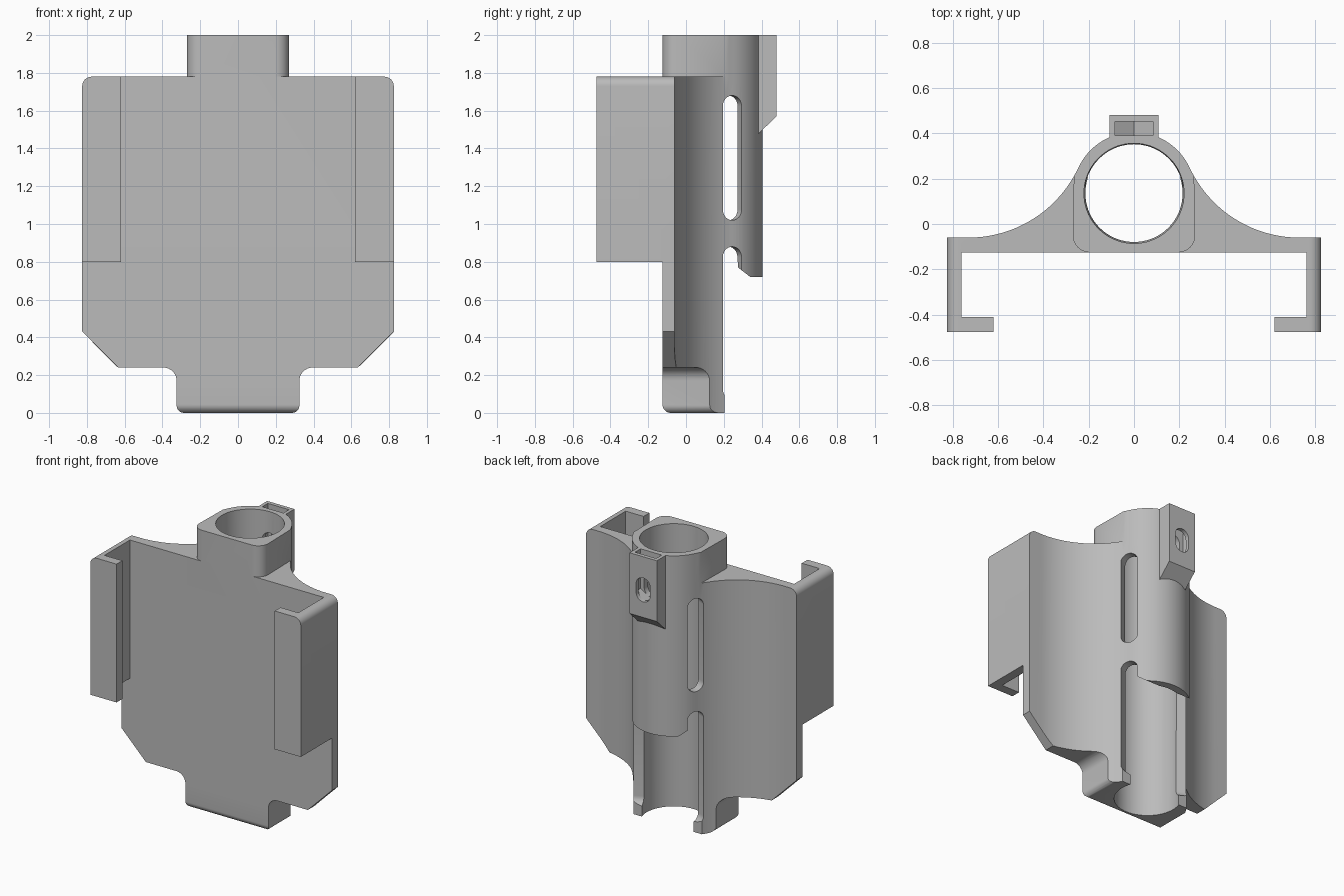
import bpy, bmesh, math
from mathutils import Matrix

if "Cube" in bpy.data.objects:
    bpy.data.objects.remove(bpy.data.objects["Cube"])

grey = bpy.data.materials.new("light grey")
grey.use_nodes = True
grey.diffuse_color = (0.5, 0.5, 0.5, 1)
grey.node_tree.nodes["Principled BSDF"].inputs["Base Color"].default_value = (0.5, 0.5, 0.5, 1)

AXIS_Y = 0.135          # tube axis position
TUBE_R = 0.27
FLARE_X, FLARE_Y, FLARE_R = 0.73, 0.475, 0.535
TANGENT = math.degrees(math.atan2(FLARE_Y - AXIS_Y, FLARE_X))


def arc(cx, cy, r, a0, a1, n=8):
    steps = [math.radians(a0 + (a1 - a0) * i / n) for i in range(n + 1)]
    return [(cx + r * math.cos(a), cy + r * math.sin(a)) for a in steps]


def mirrored(half):
    return half + [(-x, y) for x, y in reversed(half) if abs(x) > 1e-5]


def finish(bm, name):
    bmesh.ops.recalc_face_normals(bm, faces=bm.faces)
    mesh = bpy.data.meshes.new(name)
    bm.to_mesh(mesh)
    bm.free()
    mesh.materials.append(grey)
    ob = bpy.data.objects.new(name, mesh)
    bpy.context.collection.objects.link(ob)
    return ob


def prism(name, pts, lo, hi, axis, matrix=None):
    """Extrude a 2D outline along one axis."""
    place = {"x": lambda u, v: (lo, u, v),
             "y": lambda u, v: (u, lo, v),
             "z": lambda u, v: (u, v, lo)}[axis]
    bm = bmesh.new()
    face = bm.faces.new([bm.verts.new(place(u, v)) for u, v in pts])
    new = bmesh.ops.extrude_face_region(bm, geom=[face])["geom"]
    moved = [g for g in new if isinstance(g, bmesh.types.BMVert)]
    step = [(hi - lo) * (a == axis) for a in "xyz"]
    bmesh.ops.translate(bm, verts=moved, vec=step)
    if matrix:
        bm.transform(matrix)
    return finish(bm, name)


def combine(target, tool, operation):
    mod = target.modifiers.new(operation.lower(), "BOOLEAN")
    mod.operation, mod.object, mod.solver = operation, tool, "EXACT"
    bpy.context.view_layer.objects.active = target
    bpy.ops.object.modifier_apply(modifier=mod.name)
    bpy.data.objects.remove(tool)


def capsule(cx, lo, hi, r):
    return arc(cx, hi - r, r, 0, 180, 16) + arc(cx, lo + r, r, 180, 360, 16)


# Flared back plate with the tube
flare = arc(FLARE_X, FLARE_Y, FLARE_R, 270, 180 + TANGENT, 28)
tube = arc(0, AXIS_Y, TUBE_R, TANGENT, 90, 16)
body = prism("holder_body", mirrored([(0.825, -0.125), (0.825, -0.06)] + flare + tube[1:]),
             0, 1.78, "z")

# Hooked side arms
for side in (1, -1):
    hook = [(0.825, -0.08), (0.825, -0.475), (0.62, -0.475),
            (0.62, -0.41), (0.76, -0.41), (0.76, -0.08)]
    combine(body, prism("side_arm", [(side * x, y) for x, y in hook], 0.8, 1.78, "z"), "UNION")

# Front silhouette: rounded top, chamfered bottom, narrow foot
outline = (arc(0.285, 0.04, 0.04, -90, 0) + arc(0.395, 0.17, 0.07, 180, 90)
           + [(0.635, 0.24), (0.825, 0.43)] + arc(0.775, 1.73, 0.05, 0, 90))
combine(body, prism("silhouette", mirrored(outline), -0.7, 0.7, "y"), "INTERSECT")

# Rounded front edge of the foot
foot = arc(-0.08, 0.045, 0.045, 180, 270) + [(-0.08, -0.1), (-0.2, -0.1), (-0.2, 0.045)]
combine(body, prism("foot_round", foot, -1, 1, "x"), "DIFFERENCE")

# Collar above the plate
collar = arc(0.195, -0.05, 0.075, -90, 0) + [p for p in flare if p[0] < 0.27] + tube[1:]
combine(body, prism("collar", mirrored(collar), 1.78, 2, "z"), "UNION")

# Clamp block behind the collar
block = [(0.37, 2), (0.48, 2), (0.48, 1.57), (0.38, 1.475), (0.37, 1.475)]
combine(body, prism("clamp_block", block, -0.107, 0.107, "x"), "UNION")

# Bore, very slightly tapered
bm = bmesh.new()
bmesh.ops.create_cone(bm, cap_ends=True, segments=72, radius1=0.214, radius2=0.221, depth=2.2,
                      matrix=Matrix.Translation((0, AXIS_Y, 1)))
combine(body, finish(bm, "bore"), "DIFFERENCE")

# Open lower back of the tube
opening = [(0.205, -0.1), (0.205, 0.8), (0.275, 0.8), (0.275, 0.77),
           (0.34, 0.72), (0.6, 0.72), (0.6, -0.1)]
combine(body, prism("back_opening", opening, -0.5, 0.5, "x"), "DIFFERENCE")

# Angled slots on both sides of the tube
for angle in (24, 156):
    turn = Matrix.Translation((0, AXIS_Y, 0)) @ Matrix.Rotation(math.radians(angle), 4, "Z")
    for lo, hi in ((1.02, 1.68), (0.07, 0.88)):
        combine(body, prism("slot", capsule(0, lo, hi, 0.057), 0.1, 0.45, "x", turn), "DIFFERENCE")

# Nut pocket and screw hole in the clamp block
pocket = [(-0.083, 2.1), (-0.083, 1.72), (0, 1.67), (0.083, 1.72), (0.083, 2.1)]
combine(body, prism("nut_pocket", pocket, 0.39, 0.452, "y"), "DIFFERENCE")
combine(body, prism("screw_hole", capsule(0, 1.68, 1.85, 0.055), 0.25, 0.6, "y"), "DIFFERENCE")

bpy.ops.object.select_all(action="DESELECT")
body.select_set(True)
bpy.context.view_layer.objects.active = body
bpy.ops.object.shade_smooth_by_angle(angle=math.radians(30))
